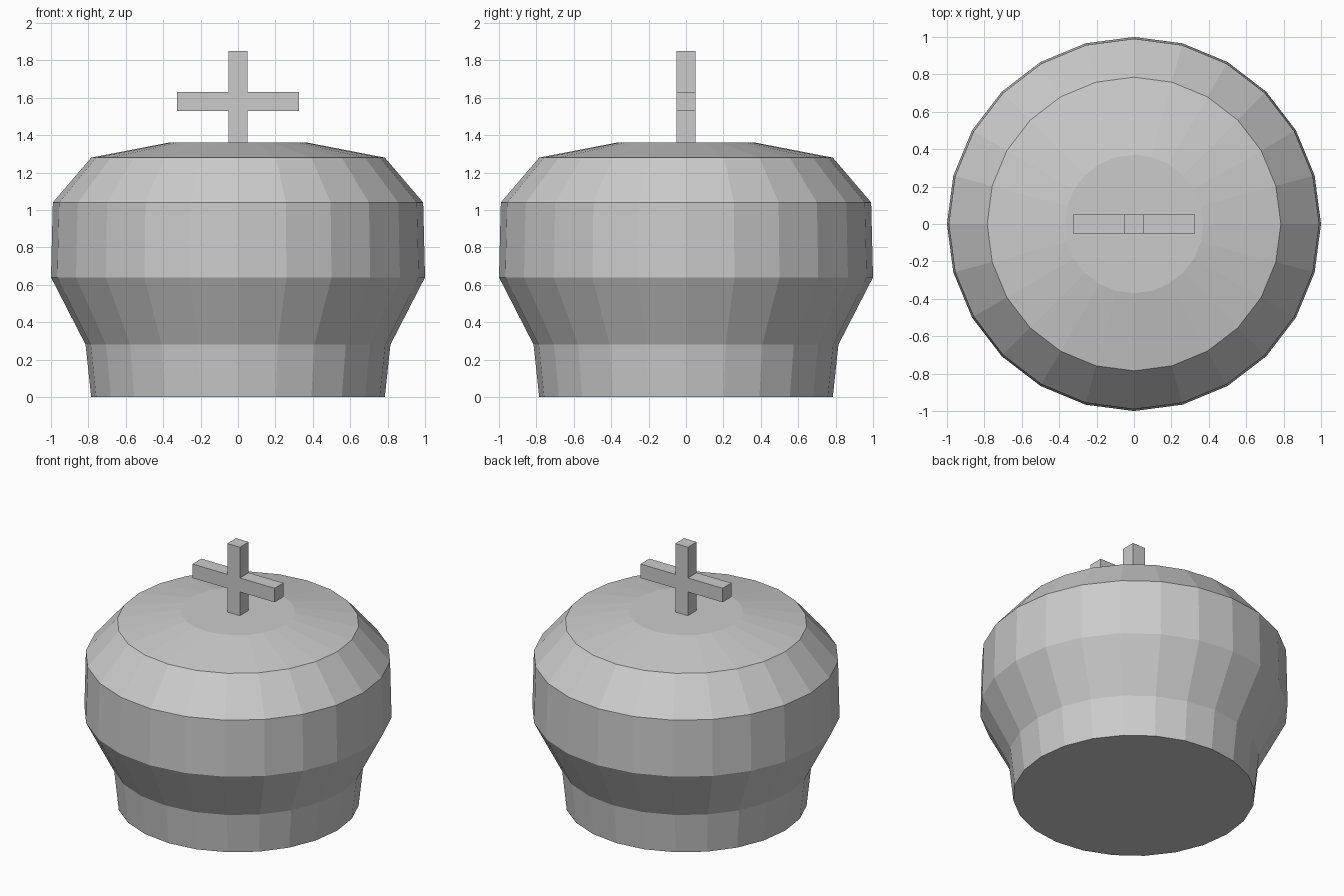
import bpy
import bmesh
from math import cos, sin, tau

cube = bpy.data.objects.get("Cube")
if cube:
    bpy.data.objects.remove(cube, do_unlink=True)

grey = bpy.data.materials.new("plain grey")
grey.use_nodes = True
colour = (0.6, 0.6, 0.6, 1)
grey.diffuse_color = colour
grey.node_tree.nodes["Principled BSDF"].inputs["Base Color"].default_value = colour


def finish(name, bm):
    bmesh.ops.recalc_face_normals(bm, faces=bm.faces)
    mesh = bpy.data.meshes.new(name)
    bm.to_mesh(mesh)
    bm.free()
    mesh.materials.append(grey)
    obj = bpy.data.objects.new(name, mesh)
    bpy.context.collection.objects.link(obj)
    return obj


# Faceted domed body: stacked rings of (radius, height), capped at both ends
SIDES = 24
profile = [(0.785, 0), (0.815, 0.28), (1, 0.64), (0.99, 1.04), (0.785, 1.28), (0.37, 1.36)]
bm = bmesh.new()
rings = [[bm.verts.new((r * cos(tau * i / SIDES), r * sin(tau * i / SIDES), z))
          for i in range(SIDES)] for r, z in profile]
for low, high in zip(rings, rings[1:]):
    for i in range(SIDES):
        j = (i + 1) % SIDES
        bm.faces.new((low[i], low[j], high[j], high[i]))
bm.faces.new(rings[0][::-1])
bm.faces.new(rings[-1])
finish("domed_body", bm)

# Cross on top: one outline extruded through its thickness
t, arm = 0.05, 0.325
base, under, over, top = 1.36, 1.53, 1.63, 1.85
right_half = [(t, base), (t, under), (arm, under), (arm, over), (t, over), (t, top)]
outline = right_half + [(-x, z) for x, z in reversed(right_half)]
bm = bmesh.new()
face = bm.faces.new([bm.verts.new((x, -t, z)) for x, z in outline])
extruded = bmesh.ops.extrude_face_region(bm, geom=[face])["geom"]
moved = [g for g in extruded if isinstance(g, bmesh.types.BMVert)]
bmesh.ops.translate(bm, verts=moved, vec=(0, 2 * t, 0))
finish("top_cross", bm)
